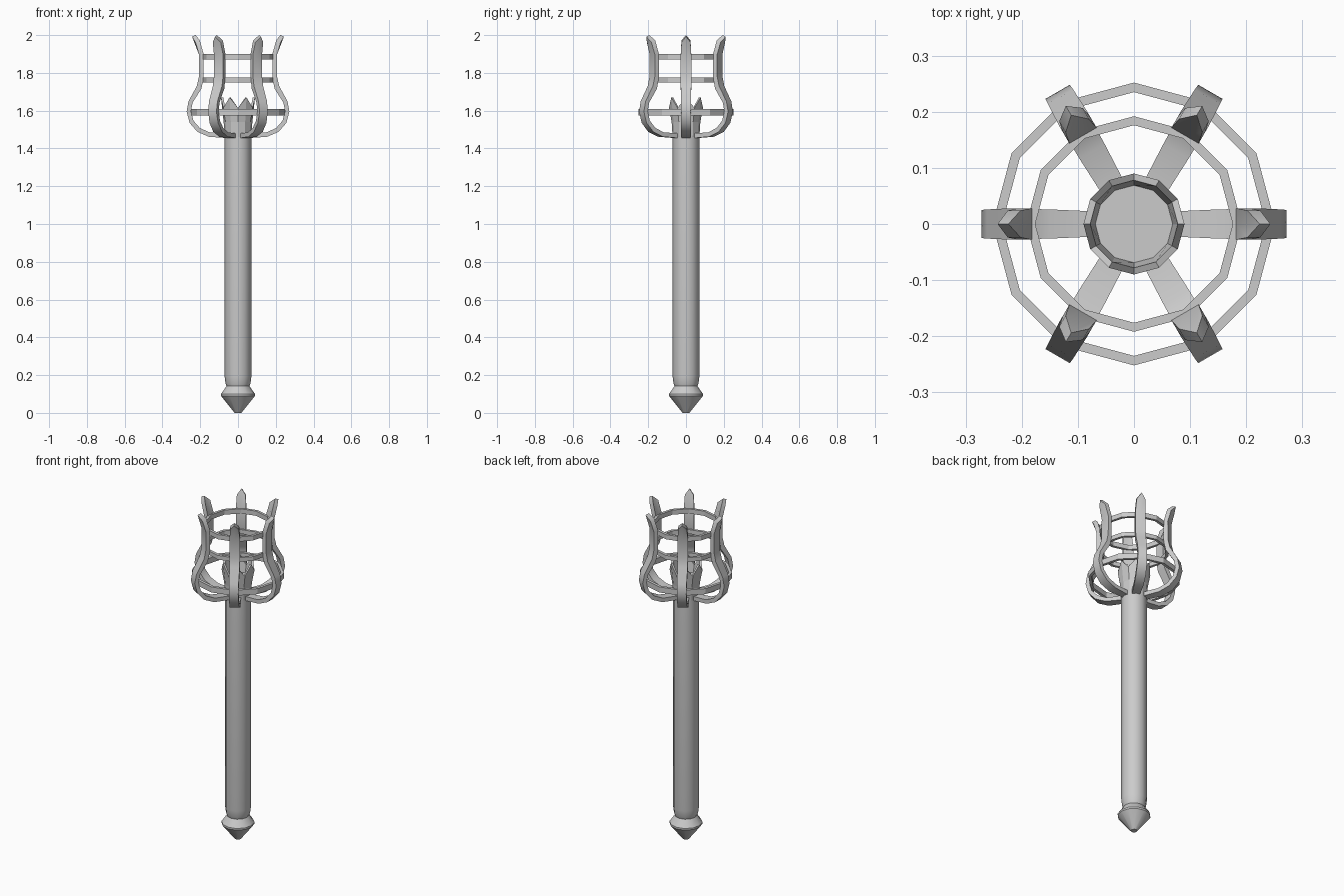
import bpy, bmesh
from math import cos, sin, pi, radians

if "Cube" in bpy.data.objects:
    bpy.data.objects.remove(bpy.data.objects["Cube"])

SIDES = 12


def finish(name, bm, smooth=None):
    bmesh.ops.recalc_face_normals(bm, faces=bm.faces)
    me = bpy.data.meshes.new(name)
    bm.to_mesh(me)
    bm.free()
    ob = bpy.data.objects.new(name, me)
    bpy.context.collection.objects.link(ob)
    if smooth:
        bpy.ops.object.select_all(action='DESELECT')
        ob.select_set(True)
        bpy.context.view_layer.objects.active = ob
        bpy.ops.object.shade_smooth_by_angle(angle=radians(smooth))
    return ob


def lathe(name, profile, closed=False, smooth=None):
    """Spin (radius, z, zigzag) points; zigzag raises every second column."""
    bm = bmesh.new()
    rows = []
    for r, z, zig in profile:
        rows.append([bm.verts.new((r * cos(2 * pi * i / SIDES), r * sin(2 * pi * i / SIDES),
                                   z + (zig if i % 2 == 0 else 0))) for i in range(SIDES)])
    pairs = list(zip(rows, rows[1:])) + ([(rows[-1], rows[0])] if closed else [])
    for a, b in pairs:
        for i in range(SIDES):
            j = (i + 1) % SIDES
            bm.faces.new((a[i], a[j], b[j], b[i]))
    if not closed:
        bm.faces.new(rows[0])
        bm.faces.new(rows[-1])
    return finish(name, bm, smooth)


# Pointed pommel, shaft and collar
lathe("pommel", [(0.018, 0, 0), (0.09, 0.09, 0), (0.09, 0.1, 0), (0.06, 0.143, 0)], smooth=32)
lathe("shaft", [(0.06, 0.14, 0), (0.066, 0.155, 0), (0.071, 0.195, 0), (0.071, 1.47, 0)], smooth=32)

# Jagged cup with a recessed floor
lathe("cup", [(0.071, 1.46, 0), (0.076, 1.54, 0), (0.09, 1.615, 0.055),
              (0.078, 1.615, 0.055), (0.069, 1.57, 0)])

# Three hoops tying the cage together
for name, r_in, r_out, z0, z1 in (("lower_hoop", 0.235, 0.252, 1.575, 1.608),
                                  ("middle_hoop", 0.176, 0.192, 1.75, 1.775),
                                  ("upper_hoop", 0.176, 0.192, 1.872, 1.9)):
    lathe(name, [(r_in, z0, 0), (r_out, z0, 0), (r_out, z1, 0), (r_in, z1, 0)], closed=True)

# Curved cage bars: outer (r, z), inner (r, z), half width
BAR = [((0.06, 1.455), (0.06, 1.48), 0.022),
       ((0.155, 1.462), (0.15, 1.485), 0.026),
       ((0.215, 1.488), (0.202, 1.508), 0.027),
       ((0.256, 1.535), (0.236, 1.547), 0.026),
       ((0.272, 1.595), (0.249, 1.597), 0.025),
       ((0.262, 1.65), (0.24, 1.643), 0.026),
       ((0.218, 1.73), (0.194, 1.716), 0.028),
       ((0.207, 1.78), (0.182, 1.775), 0.028),
       ((0.206, 1.895), (0.182, 1.9), 0.028),
       ((0.225, 1.962), (0.202, 1.972), 0.024)]
TIP = ((0.243, 1.992), (0.224, 2.0))

for k in range(6):
    c, s = cos(k * pi / 3), sin(k * pi / 3)
    bm = bmesh.new()

    def vert(p, w):
        return bm.verts.new((p[0] * c - w * s, p[0] * s + w * c, p[1]))

    rows = []
    for i, (o, n, w) in enumerate(BAR):
        last = i == len(BAR) - 1
        om, nm = TIP if last else (o, n)
        rows.append([vert(o, -w), vert(om, 0), vert(o, w), vert(n, w), vert(nm, 0), vert(n, -w)])
    for a, b in zip(rows, rows[1:]):
        for i in range(6):
            j = (i + 1) % 6
            bm.faces.new((a[i], a[j], b[j], b[i]))
    bm.faces.new(rows[0])
    o0, om, o1, n1, nm, n0 = rows[-1]
    bm.faces.new((o0, om, nm, n0))
    bm.faces.new((om, o1, n1, nm))
    finish(f"cage_bar_{k + 1}", bm, smooth=40)
